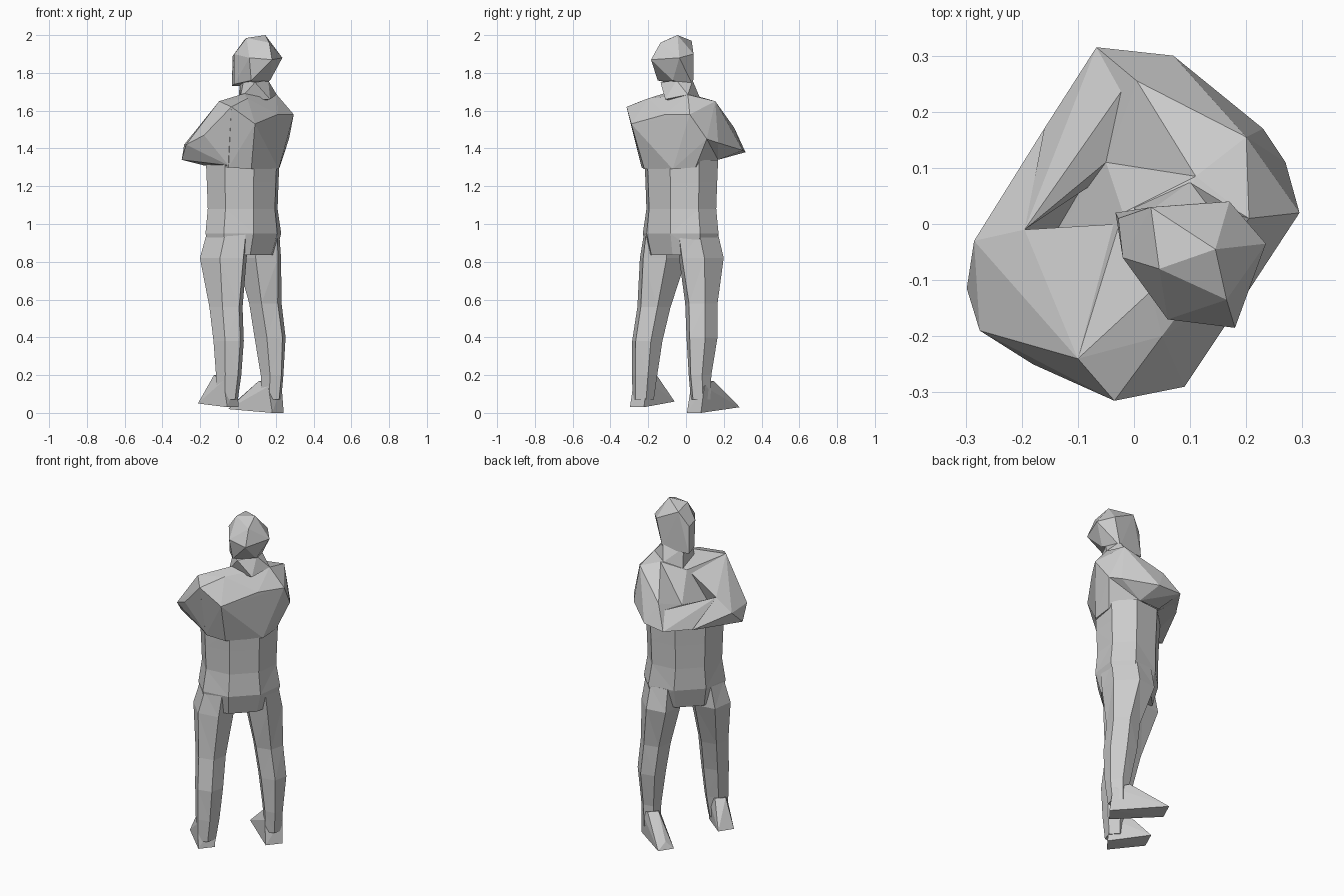
import bpy, bmesh
from math import cos, sin, pi, radians
from mathutils import Matrix

# The figure faces back-left: in its own frame x = its right, y = its forward
TURN = Matrix.Rotation(radians(45), 4, 'Z')


def finish(name, bm, turn=True):
    bmesh.ops.triangulate(bm, faces=bm.faces[:])
    bmesh.ops.recalc_face_normals(bm, faces=bm.faces[:])
    if turn:
        bm.transform(TURN)
    me = bpy.data.meshes.new(name)
    bm.to_mesh(me)
    bm.free()
    ob = bpy.data.objects.new(name, me)
    bpy.context.collection.objects.link(ob)
    return ob


def loft(name, rings, n):
    """Bridged horizontal n-gon rings: (x, y, z, half width, half depth)."""
    k = 1 / cos(pi / n)
    bm = bmesh.new()
    rows = [[bm.verts.new((x + k * hx * cos(2 * pi * (i + .5) / n),
                           y + k * hy * sin(2 * pi * (i + .5) / n), z))
             for i in range(n)] for x, y, z, hx, hy in rings]
    for a, b in zip(rows, rows[1:]):
        for i in range(n):
            j = (i + 1) % n
            bm.faces.new((a[i], a[j], b[j], b[i]))
    bm.faces.new(rows[0][::-1])
    bm.faces.new(rows[-1])
    return finish(name, bm)


def hull(name, pts, turn=True):
    """Faceted convex block around a few corner points."""
    bm = bmesh.new()
    for p in pts:
        bm.verts.new(p)
    bmesh.ops.convex_hull(bm, input=bm.verts[:])
    loose = [v for v in bm.verts if not v.link_faces]
    bmesh.ops.delete(bm, geom=loose, context='VERTS')
    return finish(name, bm, turn)


# Torso, hips to ribs
loft("torso", [
    (-.005, -.04, .835, .19, .135), (0, -.04, .95, .215, .165),
    (0, -.035, 1.08, .195, .16), (0, -.035, 1.22, .20, .165),
    (0, -.035, 1.34, .205, .17)], 8)

# Back, shoulders and chest (world axes from here to the head)
chest = (-.05, .11, 1.46)
l_shoulder, r_shoulder = (-.10, -.24, 1.65), (.20, .155, 1.65)
hull("chest_and_back", [
    chest, l_shoulder, r_shoulder, (.09, -.29, 1.53), (-.035, -.315, 1.62),
    (.05, -.20, 1.665), (.295, .02, 1.58), (.11, .085, 1.67),
    (.21, -.11, 1.58), (.205, .01, 1.685), (.03, -.12, 1.69),
    (-.02, .02, 1.63), (.27, .11, 1.45), (-.18, -.08, 1.31),
    (-.05, -.235, 1.30), (.07, -.22, 1.29), (.215, -.07, 1.29),
    (.22, .05, 1.30), (.10, .17, 1.34), (-.10, .09, 1.34)], False)

# Folded arms
r_elbow_top, r_elbow = (.005, .255, 1.51), (-.067, .315, 1.38)
hull("right_upper_arm", [
    r_shoulder, r_elbow_top, r_elbow, chest, (.11, .085, 1.67),
    (.295, .02, 1.58), (.27, .11, 1.45), (.23, .17, 1.43),
    (.07, .30, 1.39), (.10, .17, 1.34), (-.05, .15, 1.35)], False)
hand = (-.195, -.01, 1.50)
hull("right_forearm", [
    r_elbow, hand, chest, (-.02, .24, 1.47), (-.10, .22, 1.40),
    (-.16, .17, 1.365), (-.175, .085, 1.37), (0, .12, 1.36)], False)
l_elbow, l_elbow_low = (-.285, -.03, 1.42), (-.298, -.115, 1.34)
hull("left_upper_arm", [
    l_shoulder, hand, l_elbow, l_elbow_low, (-.035, -.315, 1.62),
    (-.275, -.19, 1.42), (-.18, -.25, 1.47), (-.18, -.08, 1.31),
    (-.05, -.235, 1.31), (-.03, 0, 1.61)], False)
hull("left_forearm", [
    l_elbow, l_elbow_low, hand, (-.175, .085, 1.36), (-.16, .17, 1.36),
    (-.10, .22, 1.37), (-.05, .10, 1.35), (-.18, -.08, 1.32)], False)

# Neck and turned head
hull("neck", [
    (.01, -.10, 1.66), (.17, -.11, 1.66), (.205, .01, 1.685),
    (.10, .075, 1.665), (0, .03, 1.63), (.01, .01, 1.75), (.03, -.09, 1.76),
    (.09, -.135, 1.75), (.16, -.05, 1.76), (.13, .035, 1.76)], False)
hull("head", [
    (-.033, .02, 1.73), (-.02, -.05, 1.74), (.07, -.15, 1.76),
    (.17, -.07, 1.76), (.13, .038, 1.73), (-.028, .01, 1.89),
    (-.02, -.06, 1.90), (.06, -.17, 1.88), (.18, -.185, 1.87),
    (.235, -.035, 1.88), (.17, .04, 1.90), (.03, .03, 1.97),
    (.045, -.08, 1.985), (.145, -.045, 2.0), (.165, -.135, 1.96)], False)

# Legs
loft("left_leg", [
    (-.20, -.12, .07, .05, .05), (-.19, -.12, .20, .06, .06),
    (-.18, -.11, .38, .07, .075), (-.165, -.075, .56, .075, .085),
    (-.14, -.03, .82, .10, .13), (-.12, -.04, .95, .085, .12)], 6)
loft("right_leg", [
    (.18, -.07, .07, .045, .05), (.18, -.075, .20, .05, .06),
    (.18, -.06, .40, .07, .08), (.16, -.045, .58, .075, .08),
    (.135, -.02, .82, .095, .125), (.12, -.035, .95, .085, .12)], 6)

# Feet: heel, toe and ankle points
for name, cx, heel, toe, dx, z in (("left_foot", -.2, -.17, .08, -.005, .03),
                                   ("right_foot", .182, -.125, .21, -.03, 0)):
    hull(name, [
        (cx - .05, heel, z), (cx + .045, heel + .01, z),
        (cx + dx - .055, toe - .04, z + .02), (cx + dx + .04, toe, z + .03),
        (cx + dx - .01, toe - .05, z + .06),
        (cx - .05, heel + .03, z + .14), (cx + .05, heel + .03, z + .14),
        (cx - .03, heel + .12, z + .17), (cx + .03, heel + .12, z + .17)])
